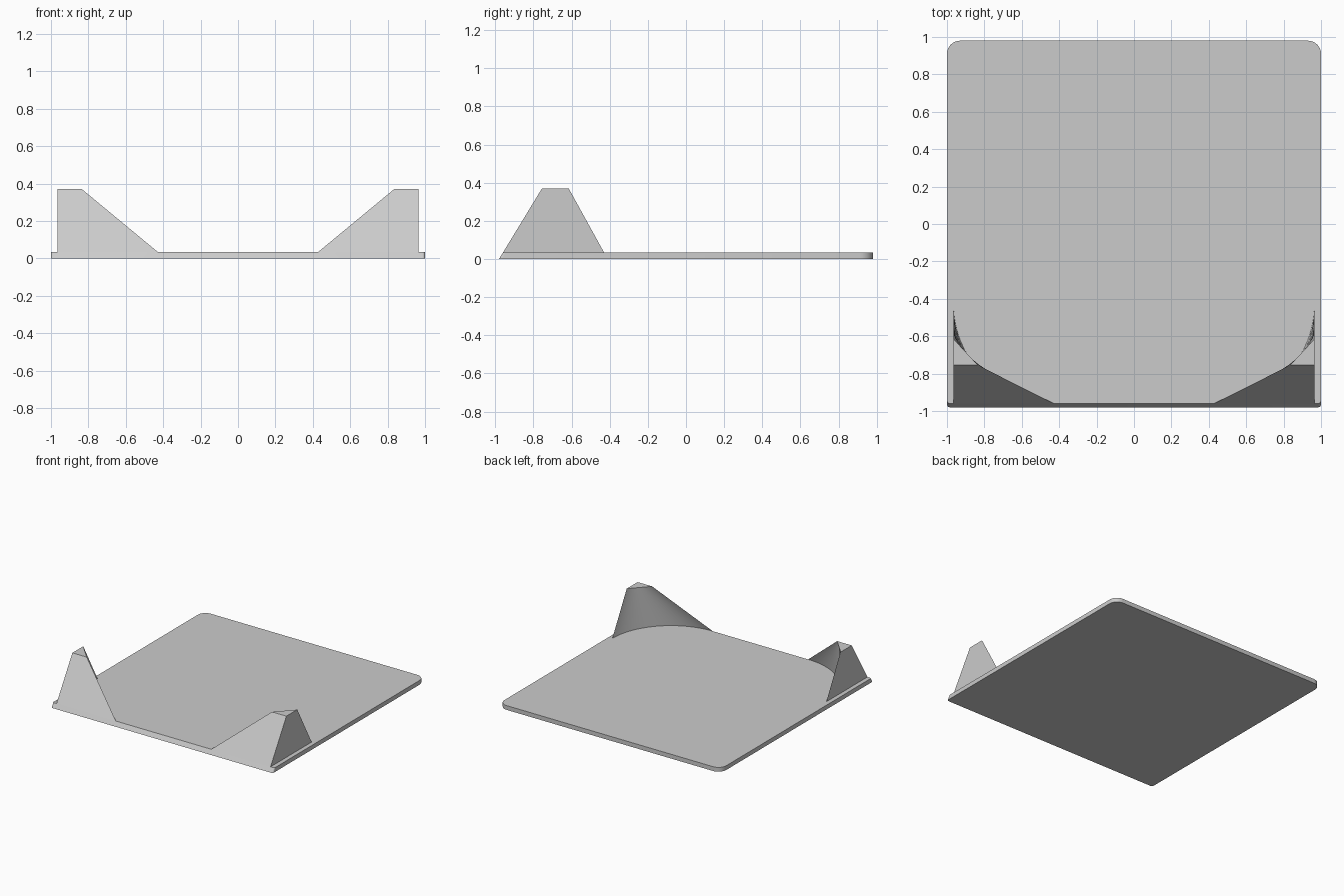
import bpy, bmesh, math
from mathutils import Vector

if "Cube" in bpy.data.objects:
    bpy.data.objects.remove(bpy.data.objects["Cube"], do_unlink=True)

GREY = (0.6, 0.6, 0.6, 1)
grey = bpy.data.materials.new("plain grey")
grey.use_nodes = True
grey.diffuse_color = GREY
grey.node_tree.nodes["Principled BSDF"].inputs["Base Color"].default_value = GREY

THICK, TOP = 0.035, 0.37
FRONT, BACK = -0.98, 0.98
LEAN = 0.225 / TOP          # how far the front plane leans back per unit height
STEPS = 24


def finish(name, bm, angle):
    bmesh.ops.recalc_face_normals(bm, faces=bm.faces)
    for f in [f for f in bm.faces if f.material_index == 1]:
        bm.faces.remove(f)   # hidden contact face
    mesh = bpy.data.meshes.new(name)
    bm.to_mesh(mesh)
    bm.free()
    mesh.materials.append(grey)
    obj = bpy.data.objects.new(name, mesh)
    bpy.context.collection.objects.link(obj)
    bpy.ops.object.select_all(action='DESELECT')
    obj.select_set(True)
    bpy.context.view_layer.objects.active = obj
    bpy.ops.object.shade_smooth_by_angle(angle=math.radians(angle))
    return obj


def arc(cx, cy, rx, ry, start, steps):
    """Quarter turn, counter-clockwise, from the start angle in degrees."""
    angles = [math.radians(start + 90 * i / steps) for i in range(steps + 1)]
    return [(cx + rx * math.cos(a), cy + ry * math.sin(a)) for a in angles]


def plate_outline(front):
    pts = []
    for sx, sy, r, start in ((1, 1, 0.07, 0), (-1, 1, 0.07, 90),
                             (-1, -1, 0.015, 180), (1, -1, 0.015, 270)):
        edge = BACK if sy > 0 else front
        pts += arc(sx * (1 - r), edge - sy * r, r, r, start, 8)
    return pts


# Base plate with rounded corners and a leaning front edge
bm = bmesh.new()
low = [bm.verts.new((x, y, 0)) for x, y in plate_outline(FRONT)]
high = [bm.verts.new((x, y, THICK)) for x, y in plate_outline(FRONT + LEAN * THICK)]
bm.faces.new(low)
bm.faces.new(high)
for i in range(len(low)):
    j = (i + 1) % len(low)
    bm.faces.new((low[i], low[j], high[j], high[i]))
finish("base_plate", bm, 30)


# Corner stops: scooped inner wall lofted from a quarter arc to a straight top edge
def corner_stop(name, side):
    bm = bmesh.new()
    outer, inner = 0.965, 0.43
    foot = FRONT + LEAN * THICK
    brow = FRONT + LEAN * TOP
    base = [(-x, y) for x, y in reversed(
        arc(inner, -inner, outer - inner, -inner - foot, 270, STEPS))]
    start, end = Vector((-outer, -0.615, TOP)), Vector((-0.835, brow, TOP))
    low = [bm.verts.new((x, y, THICK)) for x, y in base]
    high = [bm.verts.new(start.lerp(end, i / STEPS)) for i in range(STEPS + 1)]
    low_corner = bm.verts.new((-outer, foot, THICK))
    high_corner = bm.verts.new((-outer, brow, TOP))
    for i in range(STEPS):
        bm.faces.new((low[i], low[i + 1], high[i + 1], high[i]))
    bm.faces.new((low[-1], low_corner, high_corner, high[-1]))   # front
    bm.faces.new((low_corner, low[0], high[0], high_corner))     # outer side
    bm.faces.new(high + [high_corner])                           # top
    bm.faces.new(low + [low_corner]).material_index = 1          # contact face
    for v in bm.verts:
        v.co.x *= -side
    finish(name, bm, 30)


corner_stop("left_corner_stop", 1)
corner_stop("right_corner_stop", -1)
